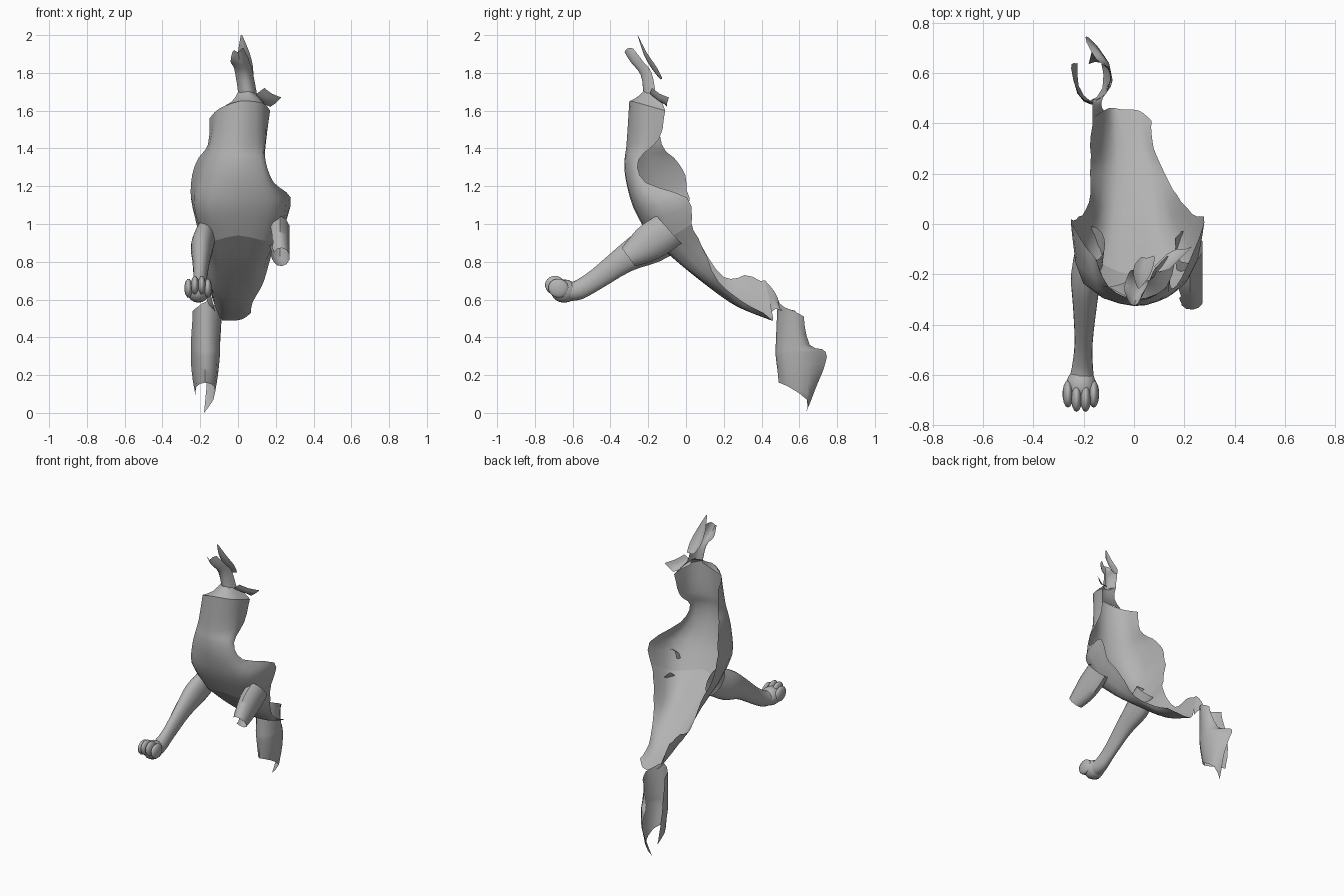
import bpy, bmesh, math, random
from mathutils import Vector

random.seed(4)
cube = bpy.data.objects.get("Cube")
if cube:
    bpy.data.objects.remove(cube, do_unlink=True)

# Single grey colour
grey = bpy.data.materials.new("plain_grey")
grey.use_nodes = True
COL = (0.45, 0.45, 0.45, 1)
grey.diffuse_color = COL
for n in grey.node_tree.nodes:
    if n.type == 'BSDF_PRINCIPLED':
        n.inputs["Base Color"].default_value = COL
        n.inputs["Roughness"].default_value = 0.7


def finish(bm, name, angle=50):
    me = bpy.data.meshes.new(name)
    bm.to_mesh(me)
    bm.free()
    ob = bpy.data.objects.new(name, me)
    bpy.context.scene.collection.objects.link(ob)
    me.materials.append(grey)
    bpy.ops.object.select_all(action='DESELECT')
    ob.select_set(True)
    bpy.context.view_layer.objects.active = ob
    bpy.ops.object.shade_smooth_by_angle(angle=math.radians(angle))
    return ob


def smooth_line(pts, n, closed=False):
    """Catmull-Rom through the points, n steps per span."""
    pts = [Vector(p) for p in pts]
    k = len(pts)
    pick = (lambda i: pts[i % k]) if closed else (lambda i: pts[max(0, min(k - 1, i))])
    out = []
    for i in range(k if closed else k - 1):
        a, b, c, d = pick(i - 1), pick(i), pick(i + 1), pick(i + 2)
        for s in range(n):
            t = s / n
            out.append(0.5 * (2 * b + (c - a) * t + (2 * a - 5 * b + 4 * c - d) * t * t
                              + (3 * b - a - 3 * c + d) * t ** 3))
    if not closed:
        out.append(pts[-1])
    return out


def loft(name, rows, closed=False, n=3, m=3, jag=0.0):
    """Skin smooth sections; jag tears the two open side edges."""
    cols = list(zip(*[smooth_line(r, n, closed) for r in rows]))
    cols = [smooth_line(c, m) for c in cols]
    if jag:
        for edge, inner in ((0, 1), (-1, -2)):
            for i in range(1, len(cols[0]) - 1):
                f = jag * random.random()
                cols[edge][i] = cols[edge][i].lerp(cols[inner][i], f)
    bm = bmesh.new()
    grid = [[bm.verts.new(p) for p in c] for c in cols]
    for i in range(len(grid) if closed else len(grid) - 1):
        a, b = grid[i], grid[(i + 1) % len(grid)]
        for j in range(len(a) - 1):
            bm.faces.new((a[j], a[j + 1], b[j + 1], b[j]))
    bmesh.ops.remove_doubles(bm, verts=bm.verts, dist=1e-5)
    return finish(bm, name)


def ring(c, rx, rv, tilt, start=0, sweep=360, n=10):
    """Ellipse section; tilt turns its upright axis toward -y."""
    t = math.radians(tilt)
    up = Vector((0, -math.sin(t), math.cos(t)))
    k = n if sweep == 360 else n - 1
    out = []
    for i in range(n):
        a = math.radians(start + sweep * i / k)
        out.append(Vector(c) + Vector((math.cos(a) * rx, 0, 0)) + up * math.sin(a) * rv)
    return out


def ball(name, c, size, tilt=0):
    bm = bmesh.new()
    bmesh.ops.create_uvsphere(bm, u_segments=14, v_segments=8, radius=1)
    ob = finish(bm, name)
    ob.location, ob.scale = c, size
    ob.rotation_euler = (math.radians(tilt), 0, 0)


# Upper torso: open shell of neck, chest and shoulders
loft("chest_shell", [
    [(.17, -.11, 1.60), (.13, -.25, 1.64), (.01, -.30, 1.65), (-.10, -.25, 1.61), (-.15, -.14, 1.56)],
    [(.15, -.14, 1.45), (.13, -.25, 1.43), (0, -.315, 1.42), (-.13, -.25, 1.43), (-.16, -.12, 1.42)],
    [(.145, -.25, 1.34), (.12, -.29, 1.34), (0, -.325, 1.34), (-.15, -.26, 1.34), (-.21, -.06, 1.35)],
    [(.19, -.21, 1.22), (.15, -.28, 1.22), (0, -.32, 1.24), (-.18, -.25, 1.24), (-.245, .01, 1.26)],
    [(.28, .01, 1.14), (.22, -.21, 1.09), (0, -.28, 1.09), (-.205, -.22, 1.09), (-.25, .02, 1.14)],
    [(.25, .03, 1.0), (.18, -.13, .91), (0, -.20, .94), (-.16, -.13, .91), (-.22, .03, 1.0)],
], n=3, m=3, jag=0.25)

# Belly running back to a torn end
loft("belly_shell", [
    [(.25, .03, 1.0), (.18, -.13, .91), (0, -.20, .94), (-.16, -.13, .91), (-.22, .03, 1.0)],
    [(.19, .09, .88), (.12, 0, .78), (0, -.02, .78), (-.12, 0, .78), (-.18, .09, .88)],
    [(.14, .17, .70), (.09, .18, .65), (0, .19, .615), (-.10, .19, .63), (-.175, .20, .72)],
    [(.08, .30, .59), (.05, .30, .56), (0, .31, .545), (-.10, .30, .57), (-.175, .31, .73)],
    [(.07, .41, .53), (.02, .45, .495), (-.05, .455, .49), (-.10, .46, .51), (-.165, .42, .70)],
], n=3, m=3, jag=0.3)

# Throat closing the neck toward the jaw
loft("throat", [
    [(.17, -.11, 1.60), (.13, -.25, 1.64), (.01, -.30, 1.65), (-.10, -.25, 1.61)],
    [(.13, -.13, 1.65), (.10, -.23, 1.67), (.03, -.26, 1.67), (-.03, -.23, 1.65)],
    [(.10, -.16, 1.69), (.07, -.215, 1.70), (.04, -.225, 1.70), (0, -.18, 1.70)],
], m=2)

# Torn flap at the side of the throat
loft("throat_flap", [
    [(.08, -.17, 1.67), (.10, -.19, 1.69), (.14, -.18, 1.72)],
    [(.13, -.12, 1.64), (.16, -.14, 1.65), (.18, -.14, 1.69)],
    [(.17, -.10, 1.62), (.20, -.10, 1.64), (.23, -.09, 1.67)],
], n=2, m=2)

# Lower jaw, a trough pointing up
loft("lower_jaw", [
    [(.10, -.16, 1.69), (.08, -.21, 1.69), (.05, -.225, 1.69), (.02, -.21, 1.69), (0, -.18, 1.70)],
    [(.08, -.18, 1.80), (.06, -.225, 1.80), (.035, -.24, 1.79), (0, -.225, 1.80), (-.02, -.19, 1.82)],
    [(.055, -.24, 1.88), (.035, -.28, 1.87), (.01, -.295, 1.86), (-.02, -.28, 1.87), (-.04, -.25, 1.86)],
    [(.03, -.28, 1.93), (.02, -.31, 1.93), (0, -.325, 1.91), (-.02, -.31, 1.92), (-.03, -.29, 1.91)],
], n=2, jag=0.2)

# Thin blade lying over the jaw
loft("jaw_blade", [
    [(.015, -.255, 2.0), (.018, -.256, 2.0), (.022, -.255, 2.0)],
    [(.0, -.215, 1.91), (.03, -.225, 1.90), (.06, -.21, 1.91)],
    [(.0, -.165, 1.83), (.04, -.18, 1.82), (.08, -.155, 1.83)],
    [(.03, -.13, 1.77), (.05, -.135, 1.765), (.08, -.125, 1.77)],
], n=2, m=2)

# Right foreleg reaching forward
loft("right_foreleg", [
    ring((-.17, -.08, .95), .055, .10, 45),
    ring((-.19, -.20, .88), .06, .10, 40),
    ring((-.195, -.33, .81), .047, .072, 36),
    ring((-.20, -.47, .71), .036, .056, 34),
    ring((-.205, -.57, .65), .042, .052, 25),
    ring((-.21, -.64, .64), .055, .05, 10),
], closed=True, n=2)

# Right paw with four toes
ball("right_paw", (-.21, -.645, .645), (.062, .07, .062))
for i, (x, y, z) in enumerate([(-.262, -.675, .66), (-.228, -.692, .675),
                               (-.192, -.692, .675), (-.160, -.675, .66)]):
    ball(f"right_toe_{i + 1}", (x, y, z), (.022, .055, .05), -15)

# Left foreleg stump, a tube split along its inner side
loft("left_foreleg_stump", [
    ring((.215, -.09, .97), .06, .10, 42, -150, 300),
    ring((.215, -.18, .91), .06, .10, 40, -150, 300),
    ring((.22, -.25, .86), .054, .082, 38, -150, 300),
    ring((.228, -.305, .825), .046, .06, 36, -150, 300),
], n=1, jag=0.6)

# Flank strip twisting from the belly into the hind leg
loft("hind_flank", [
    [(-.165, .42, .70), (-.145, .43, .63), (-.12, .45, .53)],
    [(-.165, .47, .64), (-.15, .47, .60), (-.13, .475, .55)],
    [(-.165, .495, .58), (-.15, .495, .56), (-.12, .51, .54)],
], n=2)

# Hind leg, a hanging tube split at the back with a torn open bottom
loft("hind_leg_shell", [
    [(-.24, .58, .54), (-.215, .51, .56), (-.165, .485, .59), (-.11, .52, .56), (-.085, .57, .54), (-.10, .625, .51)],
    [(-.25, .62, .38), (-.225, .52, .37), (-.17, .475, .36), (-.11, .52, .36), (-.095, .62, .36), (-.15, .655, .36)],
    [(-.25, .63, .31), (-.225, .52, .31), (-.17, .475, .30), (-.11, .52, .31), (-.10, .64, .32), (-.20, .745, .325)],
    [(-.245, .64, .21), (-.225, .54, .22), (-.175, .485, .22), (-.115, .53, .21), (-.11, .65, .21), (-.17, .725, .22)],
    [(-.225, .64, .09), (-.22, .55, .14), (-.175, .49, .16), (-.125, .54, .14), (-.13, .64, .07), (-.18, .635, 0)],
], n=2, m=3, jag=0.2)
